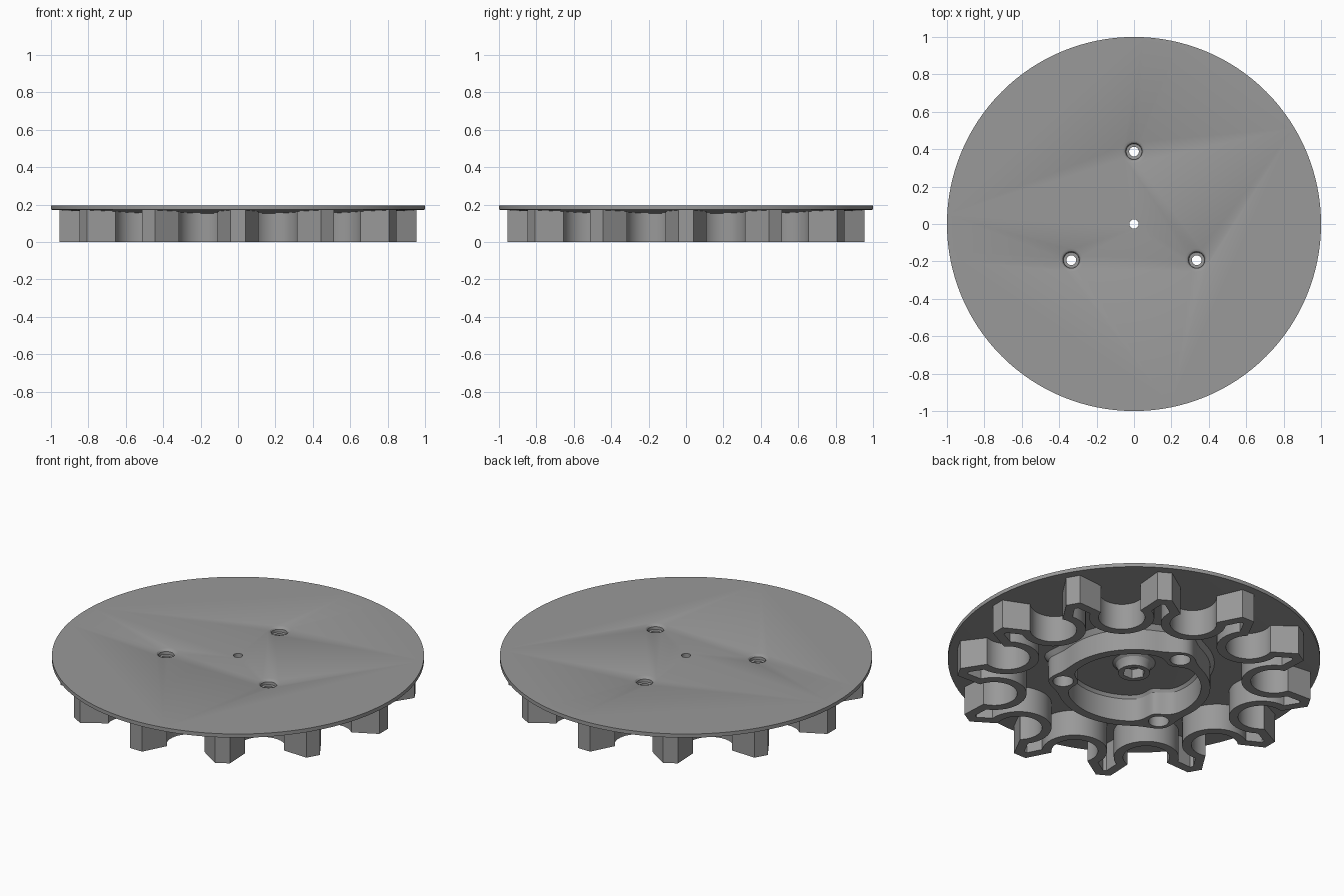
import bpy, bmesh, math
from math import sin, cos, pi, radians
from mathutils import Matrix

if "Cube" in bpy.data.objects:
    bpy.data.objects.remove(bpy.data.objects["Cube"])

grey = bpy.data.materials.new("plain grey")
grey.diffuse_color = (0.32, 0.32, 0.32, 1)
grey.use_nodes = True
grey.node_tree.nodes["Principled BSDF"].inputs["Base Color"].default_value = grey.diffuse_color


def finish(name, bm):
    bmesh.ops.remove_doubles(bm, verts=bm.verts, dist=1e-5)
    bmesh.ops.recalc_face_normals(bm, faces=bm.faces)
    me = bpy.data.meshes.new(name)
    bm.to_mesh(me)
    bm.free()
    me.materials.append(grey)
    ob = bpy.data.objects.new(name, me)
    bpy.context.collection.objects.link(ob)
    return ob


def loft(name, loops, caps=False, closed=False):
    """Skin between loops of equal length."""
    bm = bmesh.new()
    rows = [[bm.verts.new(p) for p in loop] for loop in loops]
    pairs = list(zip(rows, rows[1:] + rows[:1])) if closed else list(zip(rows, rows[1:]))
    for a, b in pairs:
        n = len(a)
        for i in range(n):
            j = (i + 1) % n
            bm.faces.new((a[i], a[j], b[j], b[i]))
    if caps:
        bm.faces.new(rows[0])
        bm.faces.new(rows[-1])
    return finish(name, bm)


def revolve(name, profile, n=48, at=(0, 0)):
    loops = [[(at[0] + r * cos(2 * pi * i / n), at[1] + r * sin(2 * pi * i / n), z)
              for i in range(n)] for r, z in profile]
    return loft(name, loops, caps=True)


def flat(points, z):
    return [(x, y, z) for x, y in points]


# toothed contour, offset outward by d: flat tip, straight flanks, round valleys
TEETH = 12


def contour(d):
    half = pi / TEETH
    cx, cy, rad = 0.755 * sin(half), 0.755 * cos(half), 0.125 - d
    dx, dy = 0.07 / 0.1521, -0.135 / 0.1521          # flank direction
    px, py = 0.04 - dy * d, 0.955 + dx * d           # point on the flank
    t = (py - 0.955 - d) / -dy
    tip = (px + dx * t, 0.955 + d)
    # where the flank meets the valley circle
    b = (px - cx) * dx + (py - cy) * dy
    c = (px - cx) ** 2 + (py - cy) ** 2 - rad ** 2
    s = -b - math.sqrt(max(b * b - c, 0))
    corner = (px + dx * s, py + dy * s)
    # sweep from the corner past the neck to the valley root
    a0 = math.atan2(corner[1] - cy, corner[0] - cx)
    a1 = -pi / 2 - half + 2 * pi
    side = [tip]
    for i in range(13):
        a = a0 + (a1 - a0) * i / 12
        side.append((cx + rad * cos(a), cy + rad * sin(a)))
    tooth = [(-x, y) for x, y in side[-2::-1]] + side
    pts = []
    for k in range(TEETH):
        m = Matrix.Rotation(-2 * pi * k / TEETH, 2)
        pts += [(m[0][0] * x + m[0][1] * y, m[1][0] * x + m[1][1] * y) for x, y in tooth]
    return pts


outer, inner = contour(0), contour(-0.05)
toothed_wall = loft("toothed_wall", [flat(outer, 0), flat(outer, 0.178),
                                     flat(inner, 0.178), flat(inner, 0)], closed=True)

# cover disc with a gently coned underside
disc = revolve("cover_disc", [(0.6, 0.152), (1, 0.173), (1, 0.195)], 128)

# inner ring swelling around three screw bosses
SCREWS = [radians(a) for a in (90, 210, 330)]


def ring_line(r, swell, n=144):
    pts = []
    for i in range(n):
        a = 2 * pi * i / n
        g = sum(math.exp(-(math.remainder(a - s, 2 * pi) / 0.2) ** 2) for s in SCREWS)
        pts.append(((r + swell * g) * cos(a), (r + swell * g) * sin(a)))
    return pts


ro, ri = ring_line(0.41, 0.055), ring_line(0.36, -0.055)
ro_foot, ri_foot = ring_line(0.435, 0.055), ring_line(0.345, -0.055)
ring = loft("screw_ring", [flat(ro, 0), flat(ro, 0.125), flat(ro_foot, 0.156),
                           flat(ri_foot, 0.156), flat(ri, 0.135), flat(ri, 0)], closed=True)

# central hub with flared foot
hub = revolve("center_hub", [(0.085, 0.09), (0.088, 0.12), (0.098, 0.14), (0.12, 0.156)])


# cutters: screw holes, shaft hole, hexagonal pocket
def cut(ob, cutter):
    mod = ob.modifiers.new("cut", 'BOOLEAN')
    mod.operation, mod.solver, mod.object = 'DIFFERENCE', 'EXACT', cutter
    bpy.context.view_layer.objects.active = ob
    bpy.ops.object.modifier_apply(modifier=mod.name)


cutters = []
for a in SCREWS:
    c = revolve("screw_cutter", [(0.055, -0.05), (0.055, 0.09), (0.026, 0.0901), (0.026, 0.165),
                                 (0.042, 0.166), (0.043, 0.182), (0.05, 0.19), (0.064, 0.1955),
                                 (0.064, 0.25)], 32, (0.387 * cos(a), 0.387 * sin(a)))
    cutters.append(c)
    cut(disc, c)
    cut(ring, c)
shaft = revolve("shaft_cutter", [(0.025, -0.05), (0.025, 0.25)], 24)
pocket = revolve("pocket_cutter", [(0.062, -0.05), (0.062, 0.146)], 6)
cutters += [shaft, pocket]
cut(disc, shaft)
cut(hub, pocket)
cut(hub, shaft)
for c in cutters:
    bpy.data.objects.remove(c)

# smooth curves, sharp edges
for ob in (toothed_wall, disc, ring, hub):
    bpy.ops.object.select_all(action='DESELECT')
    ob.select_set(True)
    bpy.context.view_layer.objects.active = ob
    bpy.ops.object.shade_smooth_by_angle(angle=radians(25))
